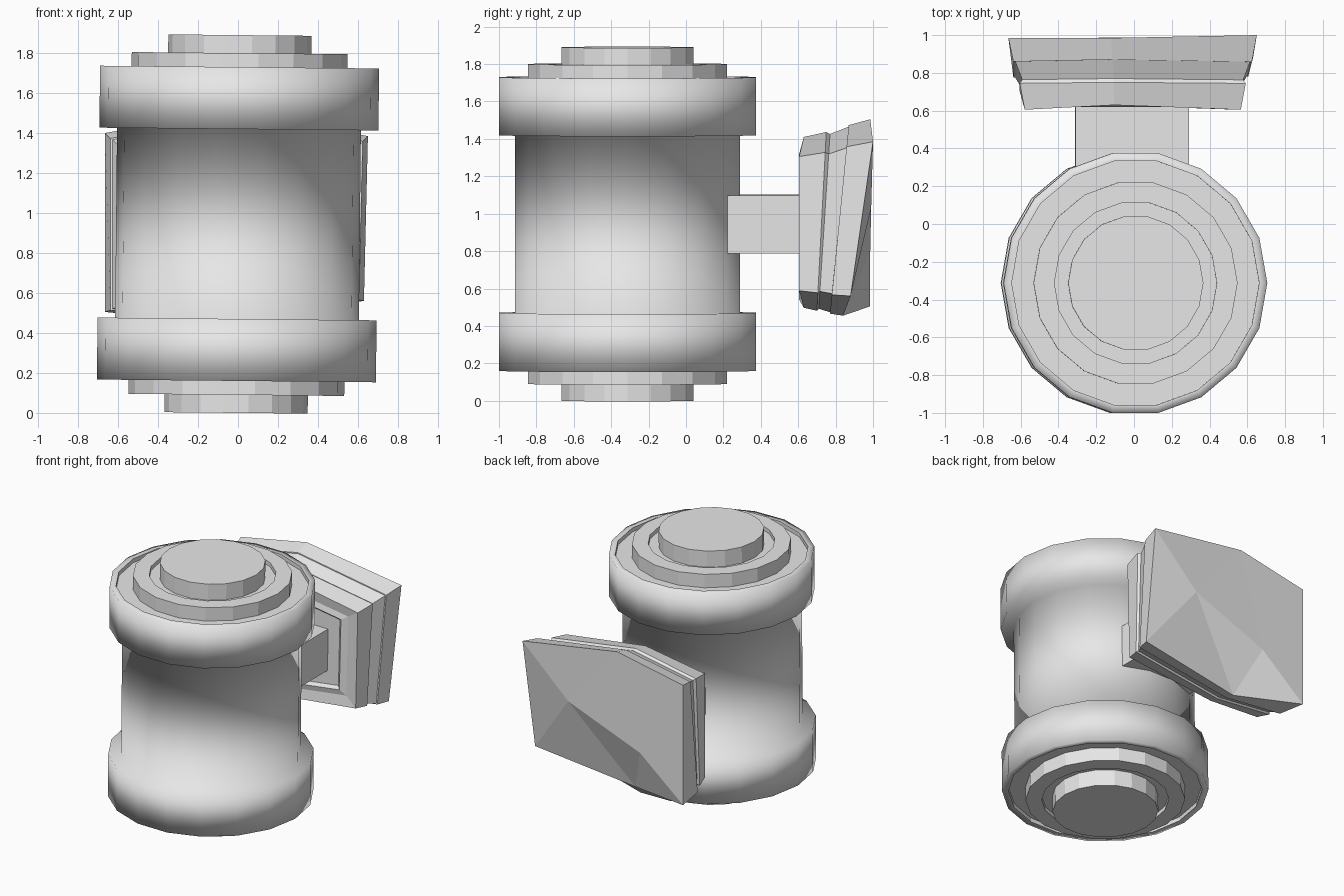
import bpy, bmesh, math
from mathutils import Matrix, Vector

cube = bpy.data.objects.get("Cube")
if cube:
    bpy.data.objects.remove(cube, do_unlink=True)

grey = bpy.data.materials.new("plain_grey")
grey.use_nodes = True
COLOUR = (0.8, 0.8, 0.8, 1)
grey.diffuse_color = COLOUR
grey.node_tree.nodes["Principled BSDF"].inputs["Base Color"].default_value = COLOUR

SIDES = 18
HEIGHT = 1.89
AXIS_Y = -0.3125
# slight lean of the whole barrel about its middle
PIVOT = Vector((0, AXIS_Y, HEIGHT / 2))
LEAN = (Matrix.Translation(PIVOT) @ Matrix.Rotation(math.radians(0.57), 4, 'Y')
        @ Matrix.Translation(-PIVOT))


def finish(name, bm, smooth=False, lean=True):
    if lean:
        bm.transform(LEAN)
    bmesh.ops.recalc_face_normals(bm, faces=bm.faces)
    for f in bm.faces:
        f.smooth = smooth
    mesh = bpy.data.meshes.new(name)
    bm.to_mesh(mesh)
    bm.free()
    mesh.materials.append(grey)
    obj = bpy.data.objects.new(name, mesh)
    bpy.context.collection.objects.link(obj)
    return obj


def loft(bm, loops, cap_start=False, cap_end=False):
    rings = [[bm.verts.new(p) for p in loop] for loop in loops]
    n = len(rings[0])
    for a, b in zip(rings, rings[1:]):
        for i in range(n):
            j = (i + 1) % n
            bm.faces.new((a[i], a[j], b[j], b[i]))
    if cap_start:
        bm.faces.new(rings[0])
    if cap_end:
        bm.faces.new(rings[-1])
    return rings


def circle(r, z):
    steps = [2 * math.pi * i / SIDES for i in range(SIDES)]
    return [(r * math.cos(a), AXIS_Y + r * math.sin(a), z) for a in steps]


def lathe(name, profile, smooth=False, cap_start=False, cap_end=False):
    bm = bmesh.new()
    loft(bm, [circle(r, z) for r, z in profile], cap_start, cap_end)
    return finish(name, bm, smooth)


# barrel with its two thick end collars
half = [(0.655, 1.73), (0.698, 1.73), (0.698, 1.42), (0.61, 1.42)]
mirrored = [(r, HEIGHT - z) for r, z in reversed(half)]
lathe("barrel", half + mirrored, smooth=True)

# stepped ends: sunken collar floor, raised ring, centre hub
for end, flip in (("top", False), ("bottom", True)):
    def at(profile):
        return [(r, HEIGHT - z if flip else z) for r, z in profile]
    lathe(end + "_collar_floor", at([(0.655, 1.73), (0.655, 1.70), (0.53, 1.70)]))
    lathe(end + "_ring", at([(0.54, 1.70), (0.54, 1.80), (0.43, 1.80),
                             (0.43, 1.77), (0.35, 1.77)]))
    lathe(end + "_hub", at([(0.358, 1.77), (0.358, HEIGHT)]), cap_end=True)

# stem joining barrel and plate
bm = bmesh.new()
bmesh.ops.create_cube(bm, size=1)
bmesh.ops.scale(bm, vec=(0.6, 0.44, 0.31), verts=bm.verts)
bmesh.ops.translate(bm, vec=(-0.01, 0.435, 0.945), verts=bm.verts)
finish("stem", bm)

# layered six-sided plate
OUTLINE = [(-0.665, 1.40), (-0.12, 1.505), (0.65, 1.385),
           (0.63, 0.56), (-0.17, 0.455), (-0.665, 0.505)]
MID_Z = 0.97


def plate_loop(scale, shift, y_top, y_bottom, bow=0):
    pts = []
    for i, (x, z) in enumerate(OUTLINE):
        t = (z - 0.455) / 1.05
        y = y_bottom + (y_top - y_bottom) * t + (bow if i in (1, 4) else 0)
        pts.append((x * scale, y, MID_Z + shift + (z - MID_Z) * scale))
    return pts


BACK_Y = [0.985, 0.985, 1.0, 0.88, 0.84, 0.985]
back = [(x, y, z) for (x, z), y in zip(OUTLINE, BACK_Y)]
bm = bmesh.new()
rings = loft(bm, [
    plate_loop(0.60, -0.025, 0.645, 0.645),
    plate_loop(0.64, -0.025, 0.62, 0.62),
    plate_loop(0.72, -0.025, 0.63, 0.63),
    plate_loop(0.87, -0.025, 0.605, 0.605, 0.025),
    plate_loop(0.91, -0.02, 0.75, 0.70),
    plate_loop(0.89, -0.02, 0.77, 0.71),
    plate_loop(0.945, -0.01, 0.87, 0.77),
    plate_loop(0.96, -0.01, 0.87, 0.77),
    back], cap_start=True)

# faceted back, sloping away at the lower corner
tl, tm, tr, br, bmid, bl = rings[-1]
a = bm.verts.new((0.28, 0.99, 1.03))
b = bm.verts.new((-0.31, 0.985, 0.80))
for face in ((tl, tm, b), (tm, a, b), (tm, tr, a), (tr, br, a),
             (a, br, bmid), (a, bmid, b), (b, bmid, bl), (b, bl, tl)):
    bm.faces.new(face)
finish("plate", bm, lean=False)
